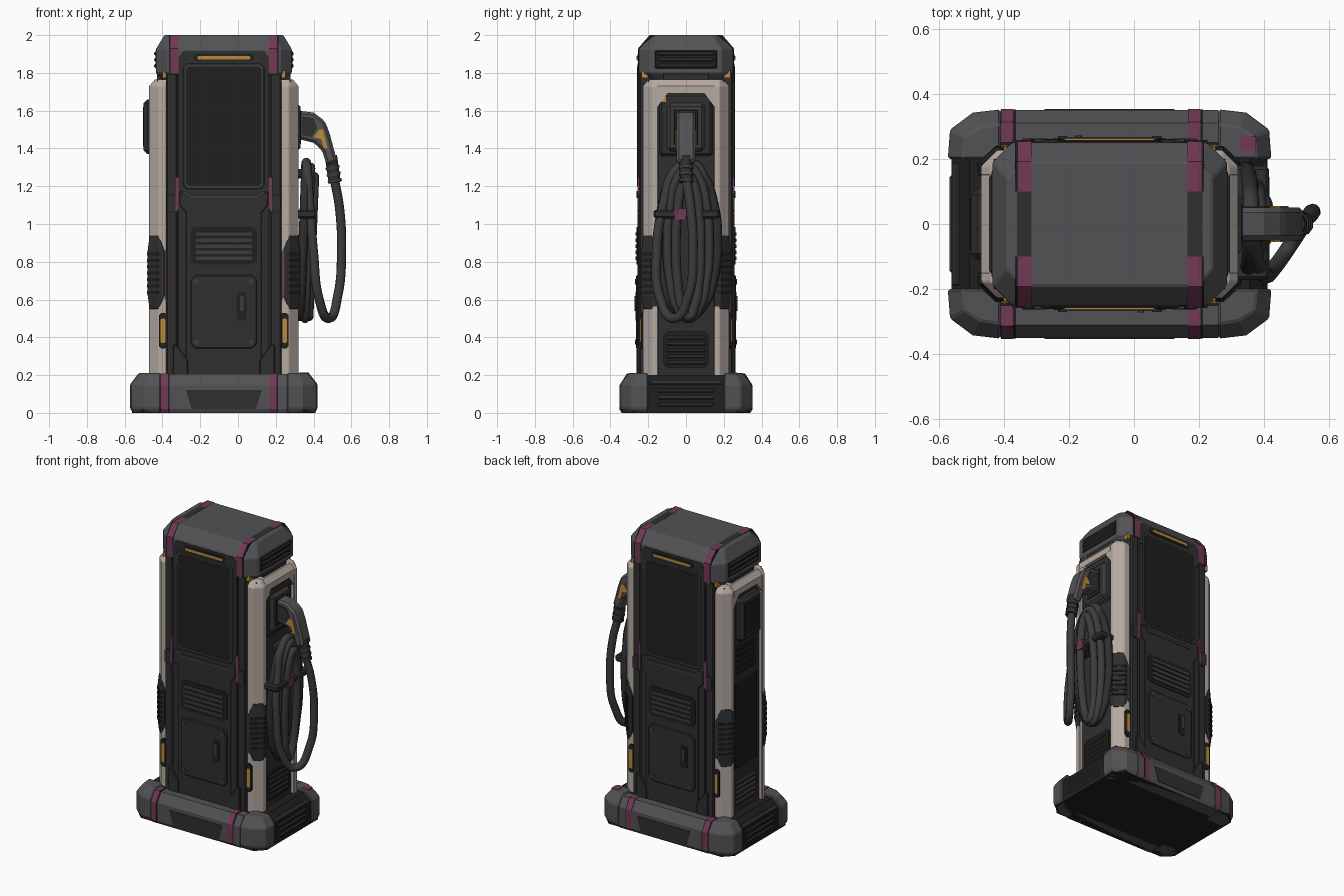
import bpy, bmesh, math
from mathutils import Vector

if "Cube" in bpy.data.objects:
    bpy.data.objects.remove(bpy.data.objects["Cube"])

CX = -0.075  # cabinet centre; all parts are laid out around it


def material(name, r, g, b):
    m = bpy.data.materials.new(name)
    m.diffuse_color = (r, g, b, 1)
    m.use_nodes = True
    m.node_tree.nodes["Principled BSDF"].inputs["Base Color"].default_value = m.diffuse_color
    return m


BODY = material("charcoal", 0.028, 0.028, 0.029)
BLACK = material("near black", 0.014, 0.014, 0.014)
GREY = material("mid grey", 0.085, 0.085, 0.09)
HOSE = material("rubber grey", 0.045, 0.045, 0.046)
CREAM = material("warm white", 0.46, 0.40, 0.36)
PLUM = material("plum", 0.17, 0.04, 0.09)
AMBER = material("amber", 0.5, 0.26, 0.04)


def finish(o, mat, bevel=0, mirror=""):
    bpy.context.collection.objects.link(o)
    o.data.materials.append(mat)
    o.location.x = CX
    if bevel:
        b = o.modifiers.new("bevel", 'BEVEL')
        b.width, b.segments, b.limit_method = bevel, 1, 'ANGLE'
    if mirror:
        m = o.modifiers.new("mirror", 'MIRROR')
        m.use_axis = ["x" in mirror, "y" in mirror, False]
    return o


def loft(name, rings, mat, bevel=0, mirror=""):
    """Skin equal-length rings of points and close both ends."""
    bm = bmesh.new()
    rows = [[bm.verts.new(p) for p in r] for r in rings]
    n = len(rows[0])
    for a, b in zip(rows, rows[1:]):
        for i in range(n):
            j = (i + 1) % n
            bm.faces.new((a[i], a[j], b[j], b[i]))
    bm.faces.new(rows[0])
    bm.faces.new(rows[-1])
    bmesh.ops.recalc_face_normals(bm, faces=bm.faces)
    me = bpy.data.meshes.new(name)
    bm.to_mesh(me)
    bm.free()
    return finish(bpy.data.objects.new(name, me), mat, bevel, mirror)


def box(name, x, y, z, mat, bevel=0, mirror=""):
    ring = lambda h: [(x[0], y[0], h), (x[1], y[0], h), (x[1], y[1], h), (x[0], y[1], h)]
    return loft(name, [ring(z[0]), ring(z[1])], mat, bevel, mirror)


def plate(name, pts, y, mat, bevel=0, mirror=""):
    """Outline in x,z pushed through a y range."""
    return loft(name, [[(p[0], d, p[1]) for p in pts] for d in y], mat, bevel, mirror)


def octagon(hx, hy, c, z):
    return [(sx * a, sy * b, z) for sx, sy, a, b in (
        (1, -1, hx, hy - c), (1, 1, hx, hy - c), (1, 1, hx - c, hy), (-1, 1, hx - c, hy),
        (-1, 1, hx, hy - c), (-1, -1, hx, hy - c), (-1, -1, hx - c, hy), (1, -1, hx - c, hy))]


def cut_rect(x0, x1, z0, z1, c):
    return [(x0 + c, z0), (x1 - c, z0), (x1, z0 + c), (x1, z1 - c),
            (x1 - c, z1), (x0 + c, z1), (x0, z1 - c), (x0, z0 + c)]


def back(o):
    """Repeat a front part on the rear by a half turn."""
    c = o.copy()
    c.name = "rear_" + o.name
    c.rotation_euler.z = math.pi
    bpy.context.collection.objects.link(c)


def tube(name, pts, r, mat, cyclic=False):
    cu = bpy.data.curves.new(name, 'CURVE')
    cu.dimensions = '3D'
    cu.bevel_depth, cu.bevel_resolution, cu.resolution_u = r, 3, 8
    s = cu.splines.new('BEZIER')
    s.bezier_points.add(len(pts) - 1)
    for b, p in zip(s.bezier_points, pts):
        b.co = (p[0] - CX, p[1], p[2])
        b.handle_left_type = b.handle_right_type = 'AUTO'
    s.use_cyclic_u = cyclic
    cu.use_fill_caps = True
    return finish(bpy.data.objects.new(name, cu), mat)


# plinth: core, bevelled corner blocks, long bars, end vents, painted bands
loft("plinth_core", [octagon(.485, .335, .06, 0), octagon(.485, .335, .06, .15),
                     octagon(.43, .27, .05, .2)], BLACK)


def corner(d, z):
    return [(.335, .2, z), (.497 - d, .2, z), (.49 - d, .29 - d / 2, z),
            (.42 - d / 2, .342 - d, z), (.335, .352 - d, z)]


loft("plinth_corner", [corner(.015, 0), corner(0, .025), corner(0, .15), corner(.045, .21)],
     GREY, .006, "xy")


def bar(name, x0, x1, mat, d=0):
    prof = [(.34, 0), (.35 + d, .02), (.35 + d, .145), (.31 + d, .205 + d), (.25, .205 + d), (.25, 0)]
    loft(name, [[(x, y, z) for y, z in prof] for x in (x0, x1)], mat, 0, "y")


bar("plinth_long_bar", -.335, .335, GREY)
plate("plinth_bar_inset", [(-.17, .02), (.17, .02), (.2, .12), (-.2, .12)], (-.353, -.34), BODY, 0, "y")
for x in (-.315, .26):
    bar("plinth_band", x - .019, x + .019, PLUM, .003)
    bar("plinth_band_gap", x + .019, x + .027, BLACK, .001)
box("plinth_end", (.4, .483), (-.2, .2), (.01, .17), BODY, .015, "x")
for i in range(3):
    box("plinth_end_slat", (.47, .491), (-.15, .15), (.035 + i * .036, .055 + i * .036), HOSE, .006, "x")
box("plinth_corner_paint", (.40, .45), (.225, .27), (.19, .2125), PLUM)

# cabinet core with front rails
box("cabinet_core", (-.305, .305), (-.235, .235), (.15, 1.8), BODY)
box("side_core", (-.355, .355), (-.2, .2), (.15, 1.76), BLACK)
box("front_rail", (.245, .305), (.2, .248), (.18, 1.8), BODY, .008, "xy")

# cream side shells: corner pillars and top bridges
pil = lambda d, z: [(.3, .228 - d, z), (.345, .228 - d, z), (.395 - d, .178, z), (.395 - d, .148, z), (.3, .148, z)]
loft("shell_pillar", [pil(0, .18), pil(0, 1.73), pil(.03, 1.765)], CREAM, .004, "xy")
top = lambda u: [(u, -.15, 1.69), (u, .15, 1.69), (u, .15, 1.765), (u, -.15, 1.765)]
tip = [(.395, -.15, 1.69), (.395, .15, 1.69), (.395, .15, 1.73), (.395, -.15, 1.73)]
loft("shell_bridge", [top(.3), top(.365), tip], CREAM, 0, "x")
loft("shell_gusset", [[(u, .15, 1.62), (u, .15, 1.70), (u, .09, 1.70)] for u in (.34, .394)], CREAM, 0, "xy")
box("shell_trim", (.306, .314), (.2, .231), (.6, .86), PLUM, 0, "xy")

# ribbed corner guards and amber marker lamps
gd = lambda d, z: [(.315 + d, .236 - d / 3, z), (.348, .236 - d / 3, z), (.403 - d / 3, .184, z),
                   (.403 - d / 3, .148, z), (.315 + d, .148, z)]
loft("corner_guard", [gd(.03, .55), gd(0, .62), gd(0, .86), gd(.03, .94)], BODY, .004, "xy")
for i in range(7):
    z = .63 + i * .034
    loft("guard_rib", [[(.335, .24, h), (.35, .24, h), (.407, .187, h), (.407, .165, h), (.335, .165, h)]
                       for h in (z, z + .016)], BLACK, 0, "xy")
plate("lamp_housing", cut_rect(.302, .342, .34, .53, .012), (-.238, -.2), BLACK, 0, "xy")
plate("marker_lamp", cut_rect(.31, .334, .37, .5, .006), (-.243, -.23), AMBER, 0, "xy")

# recessed side panels with lower vents
box("side_panel", (.3, .372), (-.149, .149), (.18, 1.695), BODY, 0, "x")
plate("side_vent_frame", cut_rect(-.12, .12, .24, .43, .02), (.36, .382), BLACK)
bpy.data.objects["side_vent_frame"].rotation_euler.z = -math.pi / 2
for i in range(5):
    z = .257 + i * .033
    box("side_vent_slat", (.365, .39), (-.105, .105), (z, z + .018), HOSE, .005, "x")
box("left_display_frame", (-.425, -.36), (-.11, .11), (1.37, 1.66), BODY, .02)
box("left_display", (-.429, -.42), (-.08, .08), (1.41, 1.62), BLACK)
for i in range(5):
    box("left_vent_slat", (-.385, -.365), (-.1, .1), (1.14 + i * .04, 1.165 + i * .04), BLACK, .005)
box("left_lower_panel", (-.38, -.365), (-.12, .12), (.5, 1.08), BLACK, .006)

# cap: faceted hood, front visors, end vents and painted bands
loft("cap_hood", [octagon(.325, .225, .06, 1.765), octagon(.36, .25, .06, 1.8), octagon(.36, .25, .06, 1.925),
                  octagon(.315, .19, .05, 2.0)], GREY, .005)
plate("cap_front_recess", [(-.24, 1.76), (.24, 1.76), (.24, 1.88), (.215, 1.915), (-.215, 1.915), (-.24, 1.88)],
      (-.254, -.2), BODY, 0, "y")
band = [(.254, 1.79), (.254, 1.926), (.192, 2.0), (.1, 2.0), (.1, 1.9), (.2, 1.79)]
for s in (-1, 1):
    for nm, a, b, m, d in (("cap_band", .24, .282, PLUM, .003), ("cap_band_gap", .282, .29, BLACK, .001)):
        loft(nm, [[(s * u, y, min(z + d, 2.001)) for y, z in band] for u in (a, b)], m, 0, "y")
box("cap_band_middle", (.24, .285), (-.1, .1), (1.98, 2.001), BODY, 0, "x")
box("cap_end_recess", (.34, .363), (-.17, .17), (1.815, 1.925), BLACK, .01, "x")
for i in range(3):
    box("cap_end_slat", (.35, .37), (-.15, .15), (1.828 + i * .032, 1.847 + i * .032), HOSE, .006, "x")
box("cap_end_notch", (.3, .353), (-.12, .12), (1.762, 1.795), BODY, 0, "x")
box("cap_corner_lamp", (.303, .326), (.2, .236), (1.772, 1.812), AMBER, 0, "xy")

# front and rear faces
Y = -.25
faces = [
    plate("face_panel", cut_rect(-.24, .24, .18, 1.9, .01), (Y, -.22), BODY),
    plate("light_slot", cut_rect(-.16, .16, 1.862, 1.9, .01), (-.258, Y), BLACK),
    plate("light_bar", cut_rect(-.14, .14, 1.872, 1.889, .004), (-.262, Y), AMBER),
    plate("screen_frame", cut_rect(-.215, .215, 1.185, 1.85, .02), (-.258, Y), HOSE, .004),
    plate("screen", cut_rect(-.2, .2, 1.2, 1.835, .016), (-.26, Y), BLACK),
    plate("lower_apron", [(-.2, .2), (.2, .2), (.2, 1.06), (.235, 1.1), (.235, 1.17), (.2, 1.17), (.175, 1.145),
                          (-.175, 1.145), (-.2, 1.17), (-.235, 1.17), (-.235, 1.1), (-.2, 1.06)],
          (-.257, Y), BODY, .004),
    plate("apron_lip", [(-.23, 1.175), (-.2, 1.175), (-.175, 1.153), (.175, 1.153), (.2, 1.175), (.23, 1.175),
                        (.2, 1.16), (.175, 1.138), (-.175, 1.138), (-.2, 1.16)], (-.261, Y), HOSE),
    plate("side_stripe", [(.24, 1.08), (.258, 1.05), (.258, 1.25), (.24, 1.25)], (-.256, -.24), PLUM, 0, "x"),
    plate("side_stop", cut_rect(.255, .3, 1.06, 1.16, .015), (-.258, -.24), BODY, 0, "x"),
    plate("face_vent", cut_rect(-.175, .175, .785, .985, .02), (-.261, Y), BLACK),
    plate("service_hatch", cut_rect(-.175, .175, .34, .73, .025), (-.264, Y), BODY, .005),
    plate("hatch_handle_well", cut_rect(.068, .12, .49, .64, .01), (-.267, Y), BLACK),
    plate("hatch_handle", cut_rect(.085, .106, .54, .62, .004), (-.272, Y), HOSE),
    plate("foot_brace", [(.19, .2), (.27, .2), (.27, .36), (.25, .36), (.19, .28)], (-.262, -.24), BODY, .004, "x"),
]
for i in range(5):
    z = .81 + i * .032
    faces.append(plate("face_vent_slat", cut_rect(-.15, .15, z, z + .018, .004), (-.267, Y), HOSE))
for z in (.375, .695):
    bolt = [(.145 + .014 * math.cos(k * math.pi / 4), z + .014 * math.sin(k * math.pi / 4)) for k in range(8)]
    faces.append(plate("hatch_bolt", bolt, (-.27, Y), HOSE, 0, "x"))
for o in faces:
    back(o)

# connector holster on the right side
box("holster_plate", (.36, .385), (-.14, .14), (1.36, 1.69), BODY, .015)
box("holster_collar", (.37, .405), (-.1, .1), (1.385, 1.64), HOSE, .02)
box("holster_socket", (.38, .408), (-.075, .075), (1.41, 1.615), BLACK, .015)
box("holster_lamp", (.37, .39), (-.135, -.105), (1.645, 1.675), AMBER)

# charging connector: nozzle, grip, button plates and sleeve
grip = [(.32, 1.6), (.40, 1.59), (.46, 1.545), (.485, 1.48), (.525, 1.33), (.47, 1.31), (.445, 1.39), (.40, 1.43), (.32, 1.45)]
grip = [(x - CX, z) for x, z in grip]
plate("connector", grip, (-.05, .05), GREY, .014)
inset = [(x - CX, z) for x, z in ((.40, 1.46), (.43, 1.5), (.45, 1.5), (.475, 1.4), (.455, 1.4), (.44, 1.45))]
plate("connector_button", inset, (-.055, .055), AMBER)
pad = [(x - CX, z) for x, z in ((.34, 1.47), (.39, 1.46), (.42, 1.51), (.40, 1.56), (.34, 1.57))]
plate("connector_pad", pad, (-.053, .053), BODY)
tube("connector_sleeve", [(.492, 0, 1.36), (.502, 0, 1.29), (.512, .004, 1.22)], .034, BODY)
for i in range(3):
    x, z = .499 + i * .006, 1.305 - i * .035
    tube("sleeve_ring", [(x, .001, z), (x + .003, .001, z - .014)], .039, HOSE)

# free hose run, then the coiled loops
tube("hose", [(.508, 0, 1.25), (.538, .025, 1.08), (.548, .037, .85), (.53, .015, .63), (.48, -.065, .5),
              (.43, -.135, .6), (.40, -.155, .85), (.38, -.12, 1.1), (.365, -.04, 1.3), (.36, .04, 1.32),
              (.36, .12, 1.15)], .025, HOSE)
for k, (ry, rz, x, cz) in enumerate(((.155, .40, .345, .91), (.11, .40, .37, .90), (.065, .37, .39, .88))):
    tube("hose_coil", [(x + .015 * math.sin(t), .012 + ry * math.cos(t), cz + rz * math.sin(t))
                       for t in [i * math.pi / 6 for i in range(12)]], .025, HOSE if k else BODY, True)
box("coil_hook", (.36, .46), (-.05, .05), (1.24, 1.29), BODY, .012)
box("coil_strap", (.37, .49), (-.172, .178), (1.03, 1.075), BODY, .01)
box("strap_tag", (.46, .496), (-.06, .0), (1.022, 1.083), PLUM)
